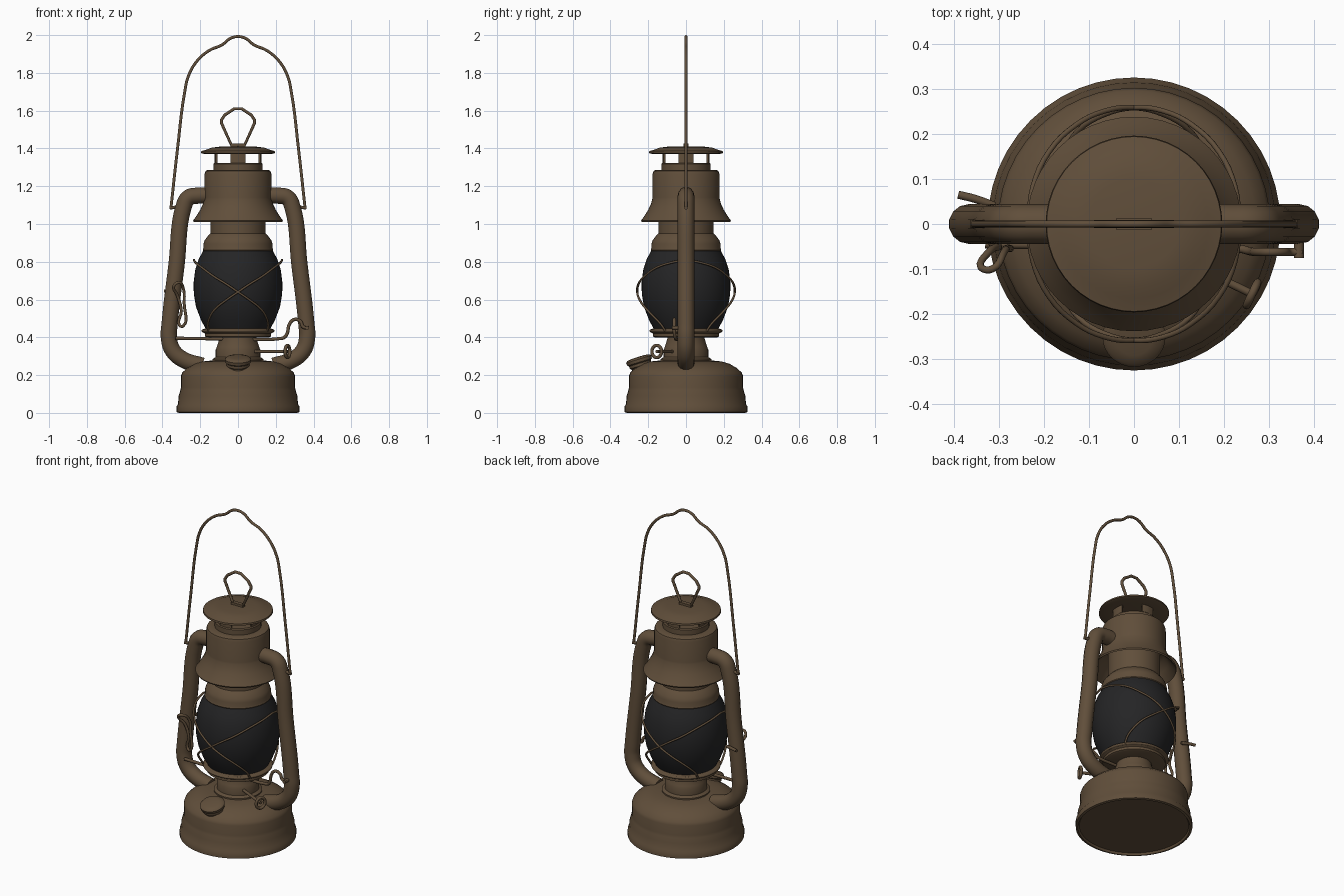
import bpy, bmesh, math
from mathutils import Vector, Matrix

if "Cube" in bpy.data.objects:
    bpy.data.objects.remove(bpy.data.objects["Cube"])


def material(name, col):
    m = bpy.data.materials.new(name)
    m.diffuse_color = (*col, 1)
    m.use_nodes = True
    m.node_tree.nodes["Principled BSDF"].inputs["Base Color"].default_value = m.diffuse_color
    return m


BROWN = material("aged_brown_metal", (0.118, 0.077, 0.043))
DARK = material("smoked_glass", (0.018, 0.018, 0.019))


def finish(name, bm, mat, angle=35):
    bmesh.ops.recalc_face_normals(bm, faces=bm.faces)
    me = bpy.data.meshes.new(name)
    bm.to_mesh(me)
    bm.free()
    me.materials.append(mat)
    me.shade_smooth()
    me.set_sharp_from_angle(angle=math.radians(angle))
    ob = bpy.data.objects.new(name, me)
    bpy.context.collection.objects.link(ob)
    return ob


def lathe(name, prof, mat=BROWN, seg=48, closed=False, matrix=None):
    """Spin an (r, z) profile around z."""
    bm = bmesh.new()
    rings = []
    for r, z in prof:
        if r == 0:
            rings.append([bm.verts.new((0, 0, z))] * seg)
        else:
            rings.append([bm.verts.new((r * math.cos(2 * math.pi * i / seg),
                                        r * math.sin(2 * math.pi * i / seg), z)) for i in range(seg)])
    pairs = list(zip(rings, rings[1:])) + ([(rings[-1], rings[0])] if closed else [])
    for a, b in pairs:
        for i in range(seg):
            j = (i + 1) % seg
            vs = list(dict.fromkeys((a[i], a[j], b[j], b[i])))
            if len(vs) > 2:
                bm.faces.new(vs)
    if matrix:
        bm.transform(matrix)
    return finish(name, bm, mat)


def wire(name, pts, r=0.008, kind='AUTO', cyclic=False, bev=3, res=5):
    """Round wire or tube through points, as a mesh."""
    cu = bpy.data.curves.new(name, 'CURVE')
    cu.dimensions = '3D'
    cu.bevel_depth, cu.bevel_resolution, cu.resolution_u = r, bev, res
    cu.use_fill_caps = True
    sp = cu.splines.new('BEZIER')
    sp.bezier_points.add(len(pts) - 1)
    for bp, p in zip(sp.bezier_points, pts):
        bp.co = p
        bp.handle_left_type = bp.handle_right_type = kind
    sp.use_cyclic_u = cyclic
    tmp = bpy.data.objects.new(name + "_tmp", cu)
    bpy.context.collection.objects.link(tmp)
    bpy.context.view_layer.update()
    me = bpy.data.meshes.new_from_object(tmp.evaluated_get(bpy.context.evaluated_depsgraph_get()))
    bpy.data.objects.remove(tmp)
    bm = bmesh.new()
    bm.from_mesh(me)
    bpy.data.meshes.remove(me)
    return finish(name, bm, BROWN, 50)


# fuel tank
lathe("fuel_tank", [(0, 0.012), (0.305, 0.012), (0.312, 0), (0.325, 0.004), (0.325, 0.035), (0.318, 0.045),
                    (0.314, 0.09), (0.305, 0.12), (0.302, 0.135), (0.302, 0.195), (0.296, 0.212), (0.27, 0.237),
                    (0.23, 0.26), (0.19, 0.272), (0.14, 0.277), (0, 0.278)])

# burner and globe plate
lathe("burner", [(0, 0.27), (0.135, 0.27), (0.135, 0.285), (0.118, 0.295), (0.118, 0.335), (0.112, 0.35),
                 (0.098, 0.395), (0.098, 0.41), (0, 0.41)])
lathe("globe_plate", [(0, 0.4), (0.165, 0.4), (0.175, 0.405), (0.175, 0.42), (0.187, 0.427), (0.187, 0.442),
                      (0.172, 0.448), (0, 0.448)])

# glass globe
GLOBE = [(0.168, 0.44), (0.195, 0.49), (0.222, 0.56), (0.234, 0.63), (0.235, 0.69),
         (0.226, 0.76), (0.208, 0.815), (0.182, 0.862)]
lathe("glass_globe", [(0, 0.44)] + GLOBE + [(0, 0.862)], DARK)

# collar above the globe
lathe("globe_collar", [(0, 0.855), (0.183, 0.855), (0.187, 0.862), (0.183, 0.872), (0.183, 0.895), (0.176, 0.915),
                       (0.158, 0.938), (0.146, 0.95), (0.146, 1.12), (0, 1.12)])

# flared hood, open below
lathe("hood", [(0.144, 1.11), (0.165, 1.10), (0.19, 1.06), (0.225, 1.016), (0.234, 1.01), (0.238, 1.018),
               (0.222, 1.04), (0.2, 1.075), (0.186, 1.105), (0.179, 1.13), (0.177, 1.14), (0.177, 1.265),
               (0.172, 1.28), (0.16, 1.286), (0.13, 1.287), (0.13, 1.318), (0.124, 1.324), (0, 1.324)])

# vent posts between hood and cap
bm = bmesh.new()
for k in range(4):
    arc = [math.radians(90 * k + d) for d in (-18, -9, 0, 9, 18)]
    pts = [(0.125 * math.cos(a), 0.125 * math.sin(a)) for a in arc]
    pts += [(0.115 * math.cos(a), 0.115 * math.sin(a)) for a in reversed(arc)]
    f = bm.faces.new([bm.verts.new((x, y, 1.315)) for x, y in pts])
    ext = bmesh.ops.extrude_face_region(bm, geom=[f])
    bmesh.ops.translate(bm, vec=(0, 0, 0.065), verts=[v for v in ext["geom"] if isinstance(v, bmesh.types.BMVert)])
finish("vent_posts", bm, BROWN)

# cap
lathe("cap", [(0, 1.37), (0.13, 1.37), (0.185, 1.372), (0.196, 1.376), (0.194, 1.386), (0.165, 1.394),
              (0.14, 1.404), (0.1, 1.409), (0, 1.412)])

# lifting ring on the cap
half = [(0.035, 1.418), (0.088, 1.535), (0.088, 1.55), (0.07, 1.577), (0.02, 1.61)]
ring = [(-x, 0, z) for x, z in half] + [(x, 0, z) for x, z in reversed(half)]
wire("cap_ring", ring, 0.0085, 'VECTOR', cyclic=True)
bm = bmesh.new()
bmesh.ops.create_cube(bm, size=1, matrix=Matrix.Translation((0, 0, 1.414)) @ Matrix.Diagonal((0.08, 0.025, 0.022, 1)))
finish("cap_ring_bracket", bm, BROWN)

# side air tubes
tube = [(0.15, 1.15), (0.215, 1.15), (0.263, 1.138), (0.288, 1.09), (0.326, 0.78), (0.362, 0.47),
        (0.366, 0.40), (0.345, 0.33), (0.29, 0.282), (0.19, 0.25)]
for side, s in (("left", -1), ("right", 1)):
    wire(side + "_air_tube", [(s * x, 0, z) for x, z in tube], 0.044, bev=5, res=8)
    # pivot lug for the bail
    wire(side + "_bail_lug", [(s * 0.28, 0, 1.095), (s * 0.362, 0, 1.085)], 0.009, 'VECTOR')

# carrying bail
bail = [(0.355, 1.085), (0.32, 1.40), (0.282, 1.70), (0.262, 1.785), (0.215, 1.865), (0.15, 1.92),
        (0.085, 1.948), (0.045, 1.98), (0.02, 1.99)]
wire("bail_handle", [(-x, 0, z) for x, z in bail] + [(0, 0, 1.992)] + [(x, 0, z) for x, z in reversed(bail)], 0.008)


# guard wires crossing in front of and behind the globe
def globe_r(z):
    for (r0, z0), (r1, z1) in zip(GLOBE, GLOBE[1:]):
        if z0 <= z <= z1:
            return r0 + (r1 - r0) * (z - z0) / (z1 - z0)
    return GLOBE[0][0]


path = [(-90, 0.81), (-70, 0.795), (-50, 0.768), (-30, 0.722), (-15, 0.685), (0, 0.64), (15, 0.595),
        (30, 0.55), (42, 0.505), (50, 0.47), (55, 0.435)]
for fb, sy in (("front", -1), ("back", 1)):
    for lr, sx in (("a", 1), ("b", -1)):
        pts = []
        for a, z in path:
            a = math.radians(a)
            r = globe_r(z) + 0.024
            pts.append((sx * r * math.sin(a), sy * r * math.cos(a), z))
        wire(f"{fb}_guard_wire_{lr}", pts, 0.006, bev=2, res=4)
# lower guard ring
wire("guard_ring", [(0.186 * math.cos(k * math.pi / 6), 0.186 * math.sin(k * math.pi / 6), 0.435)
                    for k in range(12)], 0.008, cyclic=True)

# globe lift bar and crank
wire("lift_bar", [(-0.33, -0.045, 0.395), (0.235, -0.055, 0.395), (0.255, -0.06, 0.41), (0.275, -0.062, 0.475),
                  (0.30, -0.062, 0.495), (0.33, -0.062, 0.485), (0.345, -0.062, 0.455), (0.372, -0.062, 0.45)], 0.009)
wire("crank_tip", [(0.366, -0.075, 0.45), (0.366, -0.03, 0.45)], 0.011, 'VECTOR')

# latch loop on the left tube
wire("latch_loop", [(-0.29, -0.05, 0.46), (-0.285, -0.055, 0.58), (-0.29, -0.065, 0.66), (-0.315, -0.10, 0.69),
                    (-0.34, -0.095, 0.67), (-0.32, -0.06, 0.62), (-0.30, -0.05, 0.54), (-0.31, -0.045, 0.465)],
     0.008, cyclic=True)
wire("latch_stub", [(-0.31, 0.04, 0.64), (-0.35, 0.055, 0.645), (-0.39, 0.065, 0.645)], 0.009)

# wick knob: shaft and ring
d = Vector((0.9, -0.43, 0)).normalized()
p = Vector((0.262, -0.155, 0.325))
wire("wick_shaft", [(0.06, -0.058, 0.325), p], 0.009, 'VECTOR')
u = Vector((-d.y, d.x, 0))
wire("wick_knob", [p + u * 0.028 * math.cos(k * math.pi / 4) + Vector((0, 0, 0.032 * math.sin(k * math.pi / 4)))
                   for k in range(8)], 0.009, cyclic=True)

# filler cap, tilted forward
tilt = Matrix.Translation((0, -0.232, 0.225)) @ Matrix.Rotation(math.radians(17), 4, 'X')
lathe("filler_cap", [(0, -0.02), (0.05, -0.02), (0.052, 0.02), (0.06, 0.026), (0.06, 0.04), (0.068, 0.046),
                     (0.07, 0.062), (0.062, 0.07), (0.04, 0.074), (0, 0.075)], seg=32, matrix=tilt)
